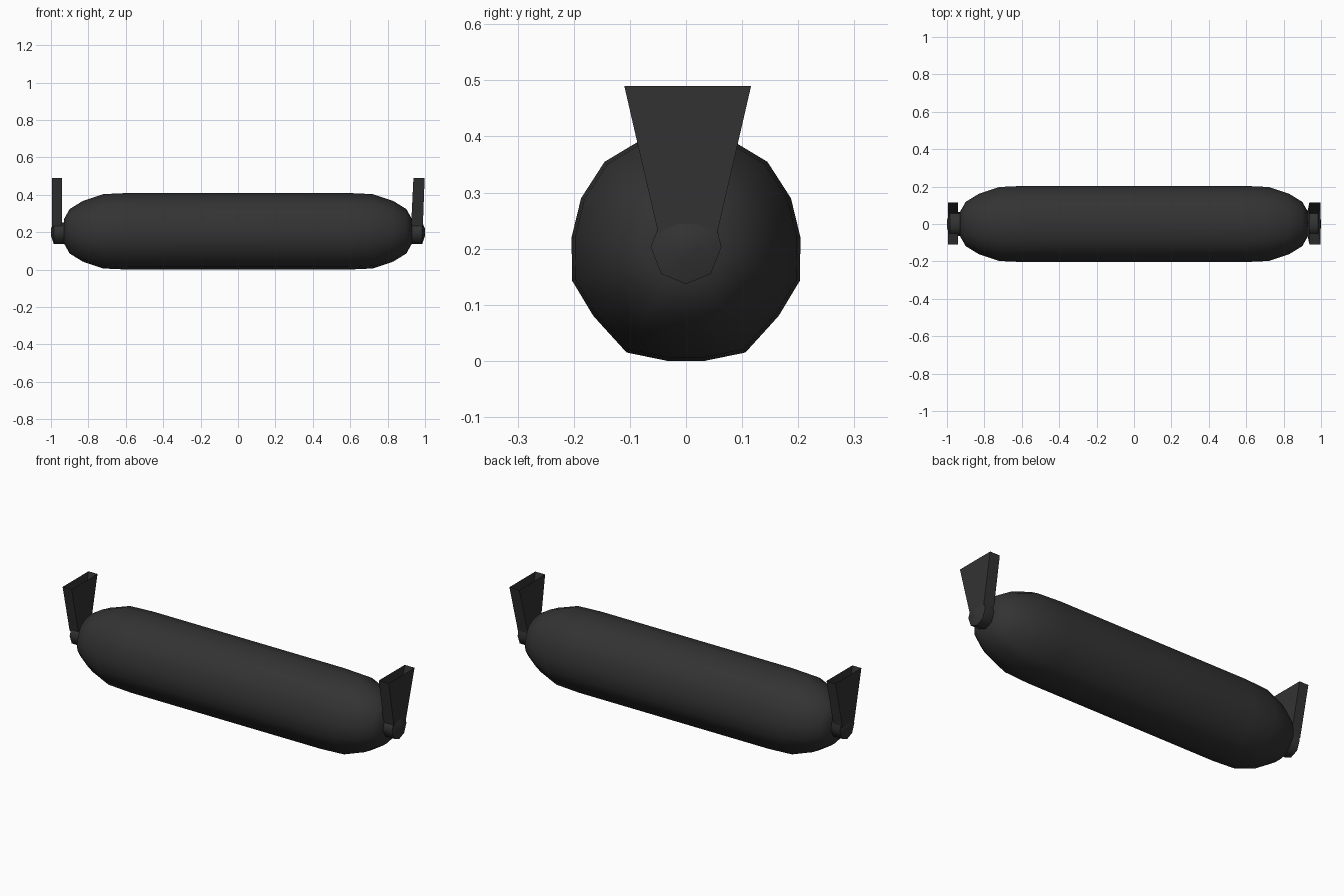
import bpy, bmesh, math

if "Cube" in bpy.data.objects:
    bpy.data.objects.remove(bpy.data.objects["Cube"])

mat = bpy.data.materials.new("charcoal")
mat.diffuse_color = (0.033, 0.033, 0.033, 1)
mat.use_nodes = True
mat.node_tree.nodes["Principled BSDF"].inputs["Base Color"].default_value = mat.diffuse_color


def finish(name, bm, angle):
    bmesh.ops.recalc_face_normals(bm, faces=bm.faces)
    me = bpy.data.meshes.new(name)
    bm.to_mesh(me)
    bm.free()
    me.materials.append(mat)
    ob = bpy.data.objects.new(name, me)
    bpy.context.collection.objects.link(ob)
    bpy.ops.object.select_all(action='DESELECT')
    ob.select_set(True)
    bpy.context.view_layer.objects.active = ob
    bpy.ops.object.shade_smooth_by_angle(angle=math.radians(angle))
    return ob


def loft(bm, section, stations, zc):
    """Skin a (y, z) section through stations of (x, scale), capped."""
    rings = [[bm.verts.new((x, y * s, zc + z * s)) for y, z in section]
             for x, s in stations]
    n = len(section)
    for a, b in zip(rings, rings[1:]):
        for i in range(n):
            j = (i + 1) % n
            bm.faces.new((a[i], a[j], b[j], b[i]))
    bm.faces.new(rings[0])
    bm.faces.new(rings[-1])


# tank body: low-sided capsule along x
right = [(0.033, -0.205), (0.106, -0.19), (0.165, -0.125), (0.203, -0.062),
         (0.204, 0.015), (0.187, 0.085), (0.145, 0.15), (0.088, 0.184)]
section = right + [(0.0, 0.205)] + [(-y, z) for y, z in reversed(right)]
half = [(0.58, 1.0), (0.72, 0.97), (0.83, 0.79), (0.9, 0.58), (0.93, 0.32)]
bm = bmesh.new()
loft(bm, section, [(-x, s) for x, s in reversed(half)] + half, 0.205)
finish("tank_body", bm, 60)

# end knobs and the open-topped flared brackets standing on them
knob = [(0.0, -0.066), (0.044, -0.048), (0.063, 0.0), (0.055, 0.035),
        (0.02, 0.05), (-0.02, 0.05), (-0.05, 0.033), (-0.063, 0.0),
        (-0.044, -0.048)]
for side, label in ((-1, "left"), (1, "right")):
    bm = bmesh.new()
    loft(bm, knob, [(side * x, s) for x, s in
                    ((0.91, 0.9), (0.93, 1.0), (0.985, 1.0), (1.0, 0.3))], 0.203)
    finish(label + "_knob", bm, 50)

    inner, outer = (0.94, 0.995) if side < 0 else (0.938, 0.998)
    low_in, low_out = (0.94, 0.995) if side < 0 else (0.925, 0.988)
    bm = bmesh.new()
    top = [bm.verts.new((side * x, y + 0.003, 0.49)) for x, y in
           ((inner, -0.113), (outer, -0.113), (outer, 0.113), (inner, 0.113))]
    low = [bm.verts.new((side * x, y + 0.003, 0.225)) for x, y in
           ((low_in, -0.052), (low_out, -0.052), (low_out, 0.052), (low_in, 0.052))]
    for i in range(4):
        j = (i + 1) % 4
        bm.faces.new((low[i], low[j], top[j], top[i]))
    bm.faces.new(low)
    finish(label + "_bracket", bm, 30)
